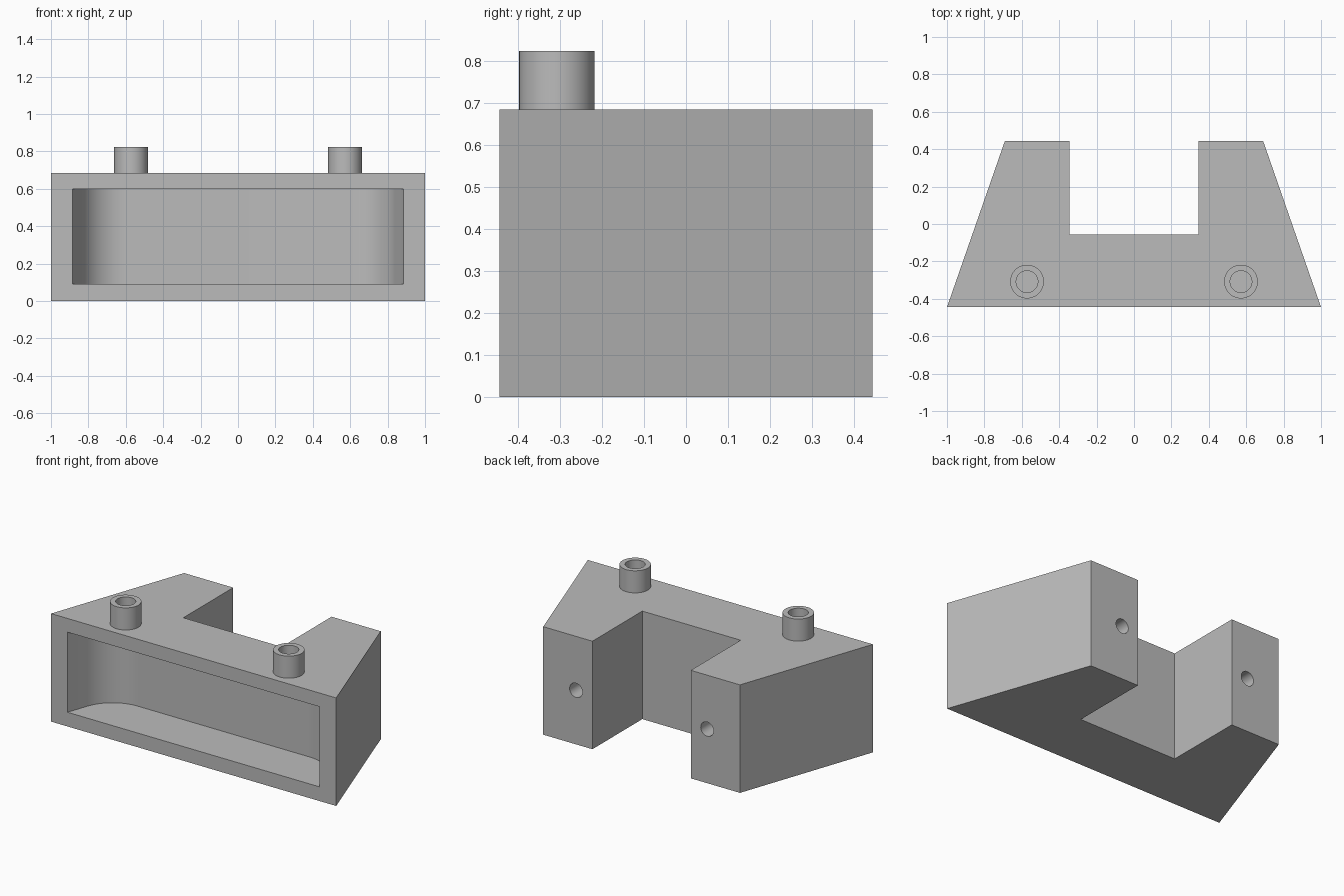
import bpy, bmesh
from math import sin, cos, tan, pi, atan2
from mathutils import Vector, Matrix

cube = bpy.data.objects.get("Cube")
if cube:
    bpy.data.objects.remove(cube, do_unlink=True)

HEIGHT, FRONT, BACK = 0.685, -0.445, 0.445

grey = bpy.data.materials.new("plain grey")
grey.use_nodes = True
colour = (0.5, 0.5, 0.5, 1)
grey.diffuse_color = colour
grey.node_tree.nodes["Principled BSDF"].inputs["Base Color"].default_value = colour


def finish(name, bm):
    bmesh.ops.recalc_face_normals(bm, faces=bm.faces)
    mesh = bpy.data.meshes.new(name)
    bm.to_mesh(mesh)
    bm.free()
    mesh.materials.append(grey)
    obj = bpy.data.objects.new(name, mesh)
    bpy.context.collection.objects.link(obj)
    return obj


def prism(name, half, z0, z1):
    """Extrude a plan outline, given for +x and mirrored to -x."""
    outline = list(half) + [(-x, y) for x, y in reversed(half)]
    bm = bmesh.new()
    face = bm.faces.new([bm.verts.new((x, y, z0)) for x, y in outline])
    ext = bmesh.ops.extrude_face_region(bm, geom=[face])
    verts = [v for v in ext["geom"] if isinstance(v, bmesh.types.BMVert)]
    bmesh.ops.translate(bm, verts=verts, vec=(0, 0, z1 - z0))
    return finish(name, bm)


def cylinder(name, radius, start, end):
    start, end = Vector(start), Vector(end)
    axis = end - start
    bm = bmesh.new()
    turn = axis.to_track_quat("Z", "Y").to_matrix().to_4x4()
    bmesh.ops.create_cone(bm, cap_ends=True, segments=48, radius1=radius, radius2=radius,
                          depth=axis.length, matrix=Matrix.Translation((start + end) / 2) @ turn)
    return finish(name, bm)


def cut(target, cutter):
    cutter.hide_render = True
    mod = target.modifiers.new("cut", "BOOLEAN")
    mod.operation, mod.solver, mod.object = "DIFFERENCE", "EXACT", cutter
    bpy.context.view_layer.objects.active = target
    bpy.ops.object.modifier_apply(modifier=mod.name)
    bpy.data.objects.remove(cutter, do_unlink=True)


def smooth(obj):
    bpy.ops.object.select_all(action="DESELECT")
    obj.select_set(True)
    bpy.context.view_layer.objects.active = obj
    bpy.ops.object.shade_smooth_by_angle(angle=pi / 6)


# Tapered body with a square notch in the back
body = prism("body", [(1, FRONT), (0.69, BACK), (0.345, BACK), (0.345, -0.055)], 0, HEIGHT)

# Front recess: slanted ends blended into the back wall by an arc
lean = atan2(0.31, 0.89)
mouth, depth, radius = 0.885, 0.3, 0.25
back_y = FRONT + depth
corner_x = mouth - depth * tan(lean)
centre = (corner_x - radius * tan((pi / 2 - lean) / 2), back_y - radius)
lip = 0.1
outline = [(mouth, FRONT - lip), (mouth, FRONT)]
for i in range(17):
    a = lean + (pi / 2 - lean) * i / 16
    outline.append((centre[0] + radius * cos(a), centre[1] + radius * sin(a)))
cut(body, prism("recess_cutter", outline, 0.09, 0.598))

for side, label in ((1, "left"), (-1, "right")):
    # Hollow peg on top, its bore opening into the recess
    x, y, top = side * 0.572, -0.308, 0.825
    peg = cylinder(label + "_peg", 0.09, (x, y, HEIGHT), (x, y, top))
    cut(peg, cylinder("bore_cutter", 0.058, (x, y, 0.5), (x, y, 1)))
    cut(body, cylinder("bore_cutter", 0.058, (x, y, 0.5), (x, y, 0.75)))
    smooth(peg)
    # Screw hole in the back of each leg
    hx, hz = side * 0.46, 0.343
    cut(body, cylinder("screw_cutter", 0.045, (hx, 0.1, hz), (hx, 0.6, hz)))

smooth(body)
